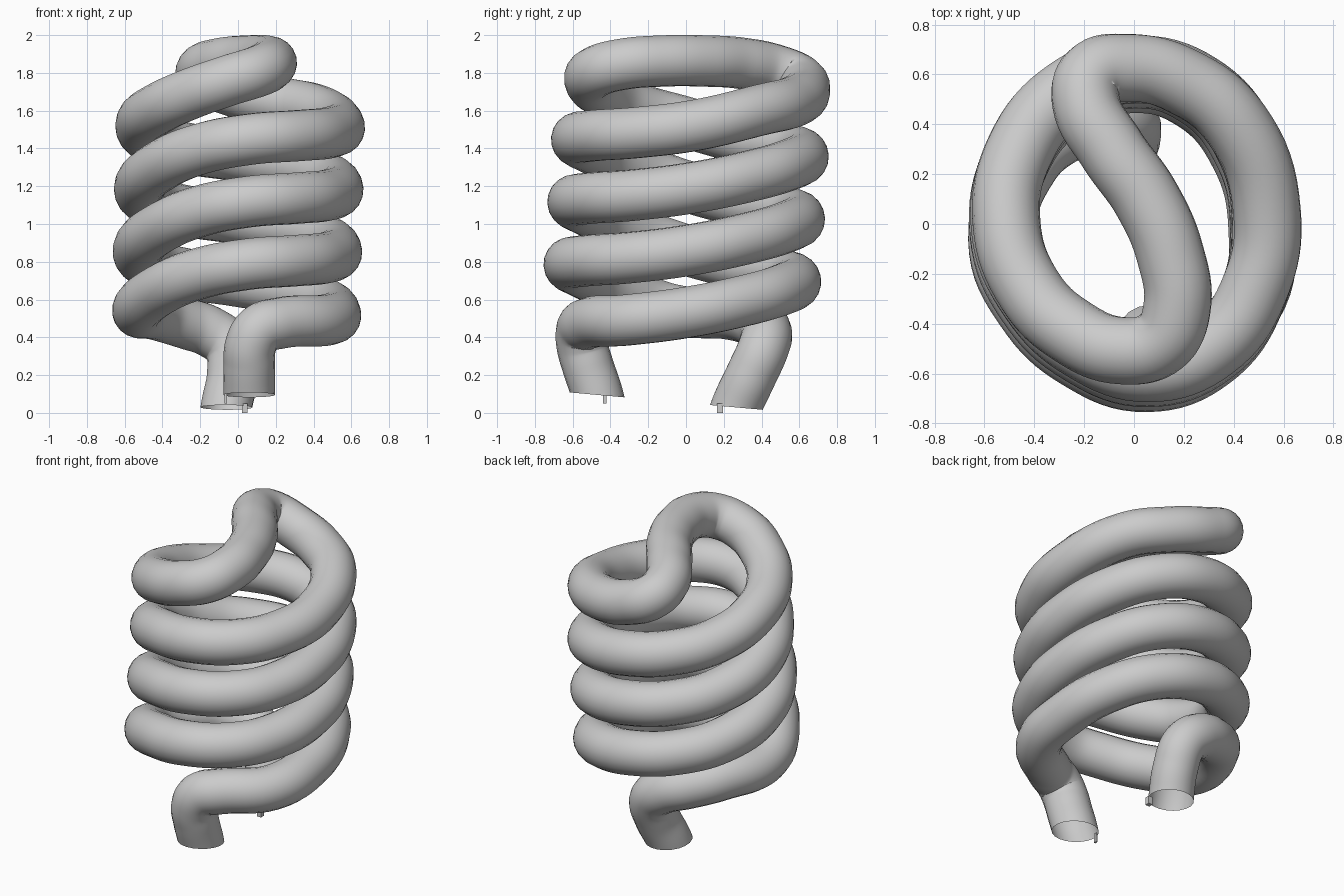
import bpy
import bmesh
from math import radians, sin, cos, pi

if "Cube" in bpy.data.objects:
    bpy.data.objects.remove(bpy.data.objects["Cube"])

RADIUS = 0.136


def coil(start, stop, phase, step=30):
    """Points on one strand of the slightly tilted, flattened double helix."""
    pts = []
    for deg in range(start, stop + 1, step):
        t = radians(deg)
        z = 0.557 + 0.331 * (t - phase) / pi
        z += -0.044 * sin(t) - 0.0075 * cos(t) - 0.02 * cos(2 * t) + 0.019 * sin(2 * t)
        flat = 1 - 0.06 * max(0, cos(t - 1.25 * pi)) ** 5   # flatter front-left side
        x = -0.011 + 0.02 * (z - 0.55) + flat * 0.525 * cos(t) - 0.03 * sin(t) + 0.025 * sin(t) ** 2
        y = 0.06 * (z - 1.12) + flat * 0.605 * sin(t) + 0.025 * cos(t)
        pts.append((x, y, z))
    return pts


# Path: front leg, strand up, bridge across the top, strand down, back leg
front_leg = [(0.06, -0.44, -0.03), (0.06, -0.47, 0.1), (0.06, -0.52, 0.25),
             (0.068, -0.55, 0.36), (0.115, -0.552, 0.44), (0.22, -0.515, 0.475)]
bridge = [(-0.415, -0.27, 1.615), (-0.25, -0.43, 1.69), (-0.05, -0.508, 1.76),
          (0.11, -0.47, 1.81), (0.172, -0.34, 1.845), (0.145, -0.12, 1.863),
          (0.05, 0.1, 1.863), (-0.09, 0.3, 1.85), (-0.193, 0.49, 1.81),
          (-0.17, 0.595, 1.765), (-0.03, 0.627, 1.705), (0.19, 0.575, 1.65),
          (0.41, 0.40, 1.605)]
back_leg = [(-0.43, 0.25, 0.52), (-0.28, 0.38, 0.475), (-0.14, 0.425, 0.425),
            (-0.045, 0.41, 0.345), (-0.03, 0.345, 0.2), (-0.06, 0.27, 0.04),
            (-0.075, 0.235, -0.06)]
path = (front_leg + coil(-30, 540, 0) + bridge
        + coil(180, 720, pi)[::-1] + back_leg)

# Coiled tube: smooth round sweep with open ends
curve = bpy.data.curves.new("coiled_tube", 'CURVE')
curve.dimensions = '3D'
curve.bevel_depth = RADIUS
curve.bevel_resolution = 8
curve.resolution_u = 8
curve.use_fill_caps = False
spline = curve.splines.new('BEZIER')
spline.bezier_points.add(len(path) - 1)
for bp, co in zip(spline.bezier_points, path):
    bp.co = co
    bp.handle_left_type = bp.handle_right_type = 'AUTO'
tube = bpy.data.objects.new("coiled_tube", curve)
bpy.context.collection.objects.link(tube)
bpy.context.view_layer.objects.active = tube
tube.select_set(True)
bpy.ops.object.convert(target='MESH')
tube = bpy.context.object

# Trim both legs with one nearly level plane
bm = bmesh.new()
bm.from_mesh(tube.data)
bmesh.ops.bisect_plane(bm, geom=bm.verts[:] + bm.edges[:] + bm.faces[:],
                       plane_co=(0, 0, 0.053), plane_no=(0, 0.09, 1), clear_inner=True)
bm.to_mesh(tube.data)
bm.free()
bpy.ops.object.shade_smooth()

# Small broken slivers hanging from the open ends
for name, loc, size in [("front_sliver", (-0.065, -0.43, 0.08), (0.012, 0.02, 0.06)),
                        ("back_sliver", (0.035, 0.18, 0.025), (0.03, 0.03, 0.05))]:
    bpy.ops.mesh.primitive_cube_add(size=1, location=loc)
    bpy.context.object.name = name
    bpy.context.object.scale = size
